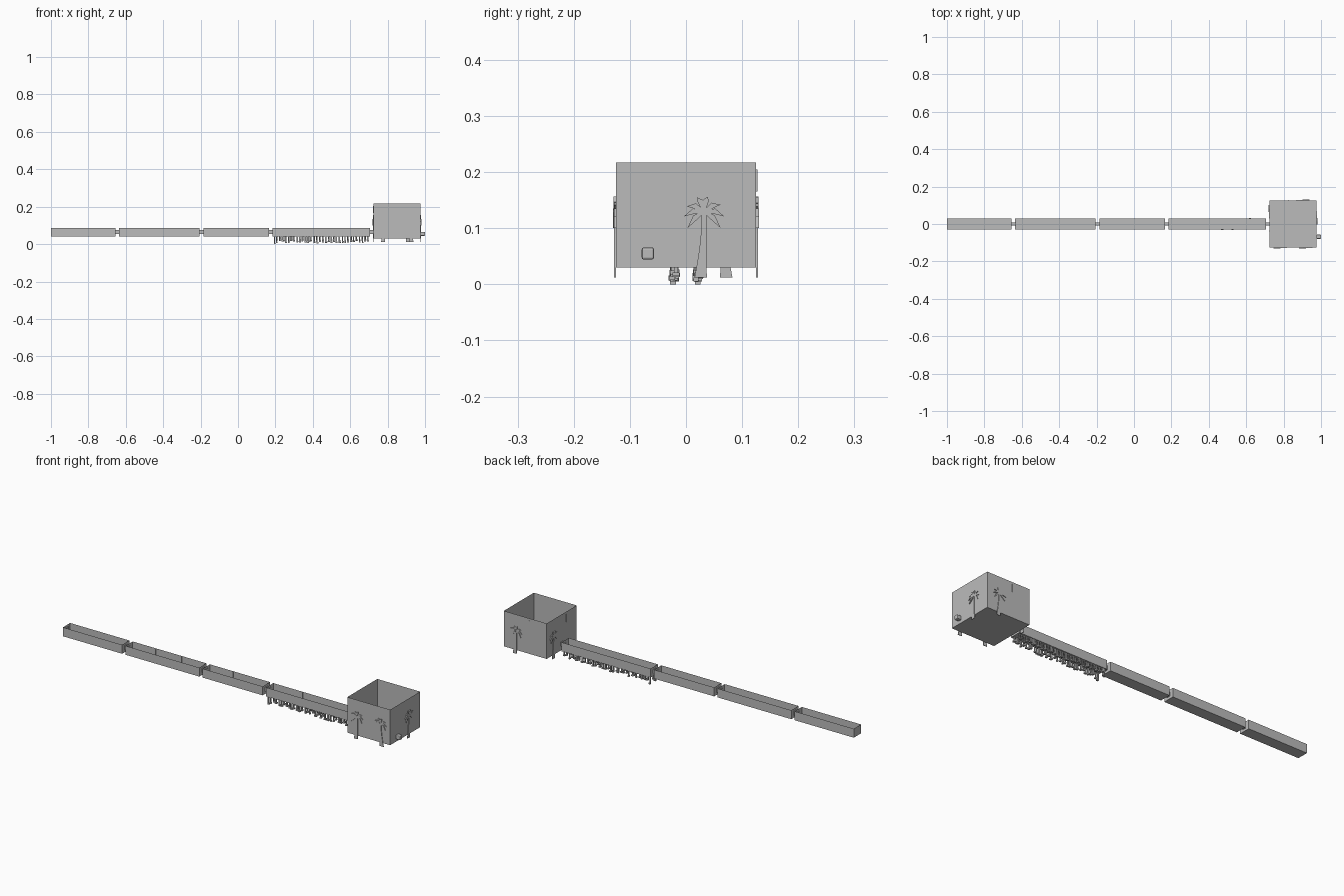
import bpy, bmesh, math, random
from mathutils import Matrix, Vector

if "Cube" in bpy.data.objects:
    bpy.data.objects.remove(bpy.data.objects["Cube"])
random.seed(4)

grey = bpy.data.materials.new("plain grey")
grey.use_nodes = True
grey.diffuse_color = (0.5, 0.5, 0.5, 1)
grey.node_tree.nodes["Principled BSDF"].inputs["Base Color"].default_value = (0.5, 0.5, 0.5, 1)


def finish(name, bm):
    mesh = bpy.data.meshes.new(name)
    bm.to_mesh(mesh)
    bm.free()
    mesh.materials.append(grey)
    obj = bpy.data.objects.new(name, mesh)
    bpy.context.collection.objects.link(obj)
    return obj


def add_box(bm, lo, hi, open_top=False):
    lo, hi = Vector(lo), Vector(hi)
    m = Matrix.Translation((lo + hi) / 2) @ Matrix.Diagonal((*(hi - lo), 1))
    verts = bmesh.ops.create_cube(bm, size=1, matrix=m)["verts"]
    if open_top:
        top = [f for f in bm.faces if f.normal.z > 0.9 and f.verts[0] in verts]
        bmesh.ops.delete(bm, geom=top, context="FACES_ONLY")
    return verts


def box(name, lo, hi, open_top=False):
    bm = bmesh.new()
    add_box(bm, lo, hi, open_top)
    return finish(name, bm)


def plate(bm, points, matrix, thick):
    """Extrude a flat outline along its local z."""
    face = bm.faces.new([bm.verts.new(matrix @ Vector((u, v, 0))) for u, v in points])
    ext = bmesh.ops.extrude_face_region(bm, geom=[face])["geom"]
    shift = matrix.to_3x3() @ Vector((0, 0, thick))
    bmesh.ops.translate(bm, vec=shift, verts=[g for g in ext if isinstance(g, bmesh.types.BMVert)])
    bmesh.ops.recalc_face_normals(bm, faces=bm.faces)


# Open-topped corridors and the large room
W, FLOOR, TOP = 0.03, 0.04, 0.087
spans = [(-1, -0.655), (-0.635, -0.205), (-0.185, 0.165), (0.185, 0.705)]
for i, (a, b) in enumerate(spans):
    box(f"corridor_{i + 1}", (a, -W, FLOOR), (b, W, TOP), True)
X0, X1, Y = 0.725, 0.975, 0.125
box("room", (X0, -Y, 0.03), (X1, Y, 0.217), True)

# Small passages joining the sections
ends = [s[0] for s in spans[1:]] + [X0]
for i, (a, b) in enumerate(zip([s[1] for s in spans], ends)):
    box(f"passage_{i + 1}", (a - 0.003, -0.009, 0.053), (b + 0.003, 0.009, 0.075))
box("end_door", (-1, -0.011, 0.05), (-0.996, 0.011, 0.076))

# Low strips and wall posts inside the corridors
for side in (-1, 1):
    box("floor_strip", (-0.185, side * 0.014 - 0.002, FLOOR), (0.165, side * 0.014 + 0.002, 0.043))
for x in (-0.5, -0.35, -0.05, 0.355):
    box("wall_post", (x - 0.002, W - 0.004, FLOOR), (x + 0.002, W, 0.084))
bm = bmesh.new()
for i in range(4):
    x, y = random.uniform(-0.97, -0.68), random.uniform(-0.02, 0.02)
    add_box(bm, (x, y, FLOOR), (x + 0.008, y + 0.006, 0.046))
finish("floor_debris", bm)

# Hanging pegs with stubby feet in two rows
bm = bmesh.new()
for side in (-1, 1):
    for i in range(34):
        x = 0.193 + i * 0.0152 + random.uniform(-0.003, 0.003)
        y = side * 0.021 + random.uniform(-0.004, 0.004)
        low = 0 if i == 0 else random.uniform(0.004, 0.02)
        r = random.uniform(0.0025, 0.004)
        add_box(bm, (x - r, y - r, low), (x + r, y + r, 0.043))
        add_box(bm, (x - r, y - 1.7 * r, low), (x + 2 * r, y + 1.7 * r, low + 0.007))
finish("hanging_pegs", bm)


# Flat palm trees fixed to the room walls
def palm(name, origin, angle, lean):
    m = Matrix.Translation(origin) @ Matrix.Rotation(angle, 4, "Z") @ Matrix.Rotation(math.pi / 2, 4, "X")
    bm = bmesh.new()
    steps = 6
    left, right = [], []
    for k in range(steps + 1):
        t = k / steps
        c = lean * (math.sin(t * math.pi / 2) - 0.3)
        w = 0.004 + 0.007 * (1 - t) ** 2
        left.append((c - w, 0.012 + 0.118 * t))
        right.append((c + w, 0.012 + 0.118 * t))
    plate(bm, right + left[::-1], m, 0.003)
    cx, cz = lean * 0.7, 0.13
    for n, deg in enumerate((-35, 0, 35, 80, 110, 150, 180, 215)):
        d = Vector((math.cos(math.radians(deg)), math.sin(math.radians(deg))))
        s = Vector((-d.y, d.x))
        root = Vector((cx, cz))
        mid, tip = root + d * 0.02, root + d * 0.036 - Vector((0, 0.009))
        outline = [root - s * 0.002, mid - s * 0.005, tip, mid + s * 0.005, root + s * 0.002]
        plate(bm, outline, m, 0.003 + 0.0003 * n)
    return finish(name, bm)


palm("front_palm", (0.778, -Y, 0), 0, 0.006)
palm("front_palm", (0.925, -Y, 0), 0, -0.008)
palm("left_palm", (X1, 0.028, 0), math.pi / 2, 0.006)
palm("back_palm", (0.908, Y, 0), math.pi, 0.007)
palm("right_palm", (X0, 0.07, 0), -math.pi / 2, 0.006)

# Rounded spout on the room's end wall
bm = bmesh.new()
add_box(bm, (X1, -0.079, 0.044), (1, -0.057, 0.066))
spout = finish("spout", bm)
bevel = spout.modifiers.new("rounding", "BEVEL")
bevel.width, bevel.segments = 0.004, 2

# Room floor details: diamond and two corner pieces
bm = bmesh.new()
flat = Matrix.Translation((0, 0, 0.03))
plate(bm, [(0.85 + 0.035 * math.cos(k * math.pi / 2), 0.035 * math.sin(k * math.pi / 2)) for k in range(4)], flat, 0.002)
plate(bm, [(X0, Y), (X0, 0.08), (0.8, Y)], flat, 0.002)
plate(bm, [(X0, -Y), (0.78, -Y), (X0, -0.06)], flat, 0.002)
finish("room_floor_inlays", bm)

# Thin slits high on the outer walls
box("back_slit", (0.824, Y, 0.165), (0.828, Y + 0.002, 0.205))
box("right_slit", (X0 - 0.002, -0.04, 0.165), (X0, -0.036, 0.205))
